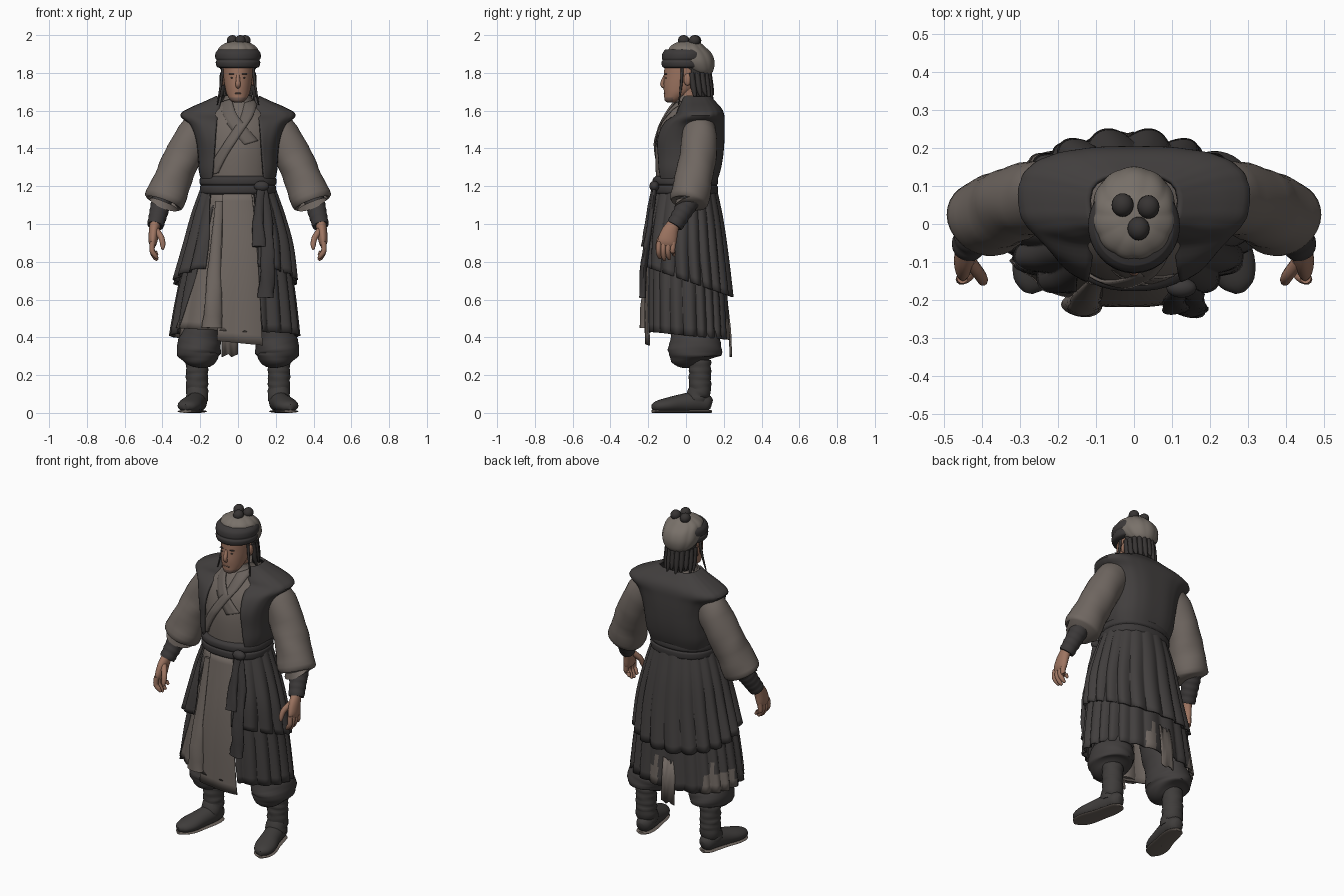
import bpy, bmesh, math
from math import sin, cos, pi
from mathutils import Vector, Matrix

if "Cube" in bpy.data.objects:
    bpy.data.objects.remove(bpy.data.objects["Cube"])


def material(name, *rgb):
    m = bpy.data.materials.new(name)
    m.use_nodes = True
    m.diffuse_color = (*rgb, 1)
    bsdf = next(n for n in m.node_tree.nodes if n.type == "BSDF_PRINCIPLED")
    bsdf.inputs["Base Color"].default_value = (*rgb, 1)
    bsdf.inputs["Roughness"].default_value = .8
    return m


DARK = material("charcoal cloth", .054, .049, .048)
LIGHT = material("taupe cloth", .16, .135, .119)
TRIM = material("taupe trim", .14, .119, .106)
CAP = material("pale cap cloth", .19, .165, .143)
SASH = material("slate sash", .045, .041, .041)
SKIN = material("tan skin", .335, .175, .118)
STUBBLE = material("stubble", .19, .12, .095)
HAIR = material("black hair", .038, .034, .033)
LEATHER = material("boot leather", .05, .046, .044)
SOLE = material("boot sole", .15, .125, .108)
made = []


def finish(name, mats, bm, thick=0, rule=None):
    bmesh.ops.recalc_face_normals(bm, faces=bm.faces)
    mesh = bpy.data.meshes.new(name)
    for m in mats:
        mesh.materials.append(m)
    if rule:
        for f in bm.faces:
            f.material_index = rule(f.calc_center_median())
    bm.to_mesh(mesh)
    bm.free()
    ob = bpy.data.objects.new(name, mesh)
    bpy.context.collection.objects.link(ob)
    if thick:
        mod = ob.modifiers.new("cloth", "SOLIDIFY")
        mod.thickness, mod.offset = thick, 0
    made.append(ob)
    return ob


def grid(name, mats, rows, closed, thick=0, rule=None):
    bm = bmesh.new()
    vs = [[bm.verts.new(p) for p in row] for row in rows]
    n = len(rows[0])
    for a, b in zip(vs, vs[1:]):
        for j in range(n if closed else n - 1):
            k = (j + 1) % n
            bm.faces.new((a[j], a[k], b[k], b[j]))
    if closed and not thick:
        bm.faces.new(vs[0])
        bm.faces.new(vs[-1])
    return finish(name, mats, bm, thick, rule)


def refine(rows, k=4):
    """Smooth interpolation through rows of numbers."""
    out = []
    for i in range(len(rows) - 1):
        p = [rows[max(i - 1, 0)], rows[i], rows[i + 1], rows[min(i + 2, len(rows) - 1)]]
        for j in range(k):
            t = j / k
            out.append([b + .5 * t * (c - a + t * (2*a - 5*b + 4*c - d + t * (3*(b - c) + d - a)))
                        for a, b, c, d in zip(*p)])
    return out + [list(rows[-1])]


def spow(v, e):
    return math.copysign(abs(v) ** (2 / e), v)


def angle(x, rx, e):
    return math.asin(min(1, x / rx) ** (e / 2))


def gap(top, bottom, e=2):
    """Opening at the front, widths given as (right, left)."""
    def f(t, rx):
        r, l = (a + (b - a) * t for a, b in zip(top, bottom))
        return angle(l, rx, e), 2 * pi - angle(r, rx, e)
    return f


def panel(top, bottom):
    def f(t, rx):
        r, l = (a + (b - a) * t for a, b in zip(top, bottom))
        return -angle(r, rx, 2), angle(l, rx, 2)
    return f


def shell(name, mats, rings, span=None, lobes=0, amp=0, e=2, seg=48, thick=0, tilt=(0, 0), rule=None):
    """Stacked rings of (z, cx, cy, rx, ry), optionally pleated and open."""
    rings, rows = refine(rings), []
    for i, (z, cx, cy, rx, ry) in enumerate(rings):
        t = i / (len(rings) - 1)
        a0, a1 = span(t, rx) if span else (0, 2 * pi)
        row = []
        for j in range(seg + bool(span)):
            a = a0 + (a1 - a0) * j / seg
            f = 1 + amp * (.25 + .75 * t) * (abs(sin(lobes * (a + .05 * sin(3 * a)) / 2)) - .5)
            x, y = cx + rx * f * spow(sin(a), e), cy - ry * f * spow(cos(a), e)
            row.append((x, y, z - t * (tilt[0] * x + tilt[1] * y)))
        rows.append(row)
    return grid(name, mats, rows, not span, thick, rule)


def tube(name, mat, path, side=1, amp=0, seg=20, k=4):
    """Swept ellipse along (x, y, z, radius across, radius deep)."""
    pts = refine([p if len(p) == 5 else (*p, p[3]) for p in path], k)
    rows = []
    for i, p in enumerate(pts):
        t = (Vector(pts[min(i + 1, len(pts) - 1)][:3]) - Vector(pts[max(i - 1, 0)][:3])).normalized()
        ref = Vector((1, 0, 0)) if abs(t.x) < .9 else Vector((0, 0, 1))
        u = (ref - t * ref.dot(t)).normalized()
        v = t.cross(u)
        row = []
        for j in range(seg):
            a = 2 * pi * j / seg
            f = 1 + amp * sin(3 * a + i * .9) + amp * .6 * sin(i * 2.1 + a)
            q = Vector(p[:3]) + u * p[3] * f * cos(a) + v * p[4] * f * sin(a)
            row.append((q.x * side, q.y, max(q.z, 0)))
        rows.append(row)
    return grid(name, [mat], rows, True)


def blob(name, mat, loc, size):
    bm = bmesh.new()
    bmesh.ops.create_uvsphere(bm, u_segments=20, v_segments=12, radius=1,
                              matrix=Matrix.LocRotScale(Vector(loc), None, Vector(size)))
    return finish(name, [mat], bm)


# Inner robe with crossed lapels
robe = [(1.15, 0, 0, .18, .15), (1.3, 0, 0, .19, .162), (1.42, 0, .01, .195, .17), (1.52, 0, .03, .2, .165),
        (1.6, 0, .045, .15, .135), (1.65, 0, .045, .085, .1), (1.68, 0, .035, .068, .08)]
shell("robe_torso", [LIGHT], robe, lobes=14, amp=.012)


def lapel(name, points, lift):
    rows = []
    for x, z in refine(points, 6):
        row = []
        for w in (-.036, -.012, .012, .036):
            a, b = next((p for p in zip(robe, robe[1:]) if p[1][0] >= z), robe[-2:])
            t = (z - a[0]) / (b[0] - a[0])
            cy, rx, ry = (a[i] + (b[i] - a[i]) * t for i in (2, 3, 4))
            row.append((x + w, cy - ry * math.sqrt(max(.02, 1 - ((x + w) / rx) ** 2)) - lift, z + w * .3))
        rows.append(row)
    grid(name, [TRIM], rows, False, .008)


lapel("under_lapel", [(-.07, 1.65), (-.045, 1.575), (.01, 1.5), (.07, 1.43)], .003)
lapel("over_lapel", [(.07, 1.65), (.045, 1.565), (-.03, 1.45), (-.1, 1.34), (-.14, 1.26)], .008)

# Sleeveless vest, open at the front
shell("vest", [DARK], [
    (1.21, 0, 0, .18, .15), (1.28, 0, .008, .2, .167), (1.36, 0, .015, .205, .175), (1.45, 0, .02, .218, .177),
    (1.53, 0, .04, .25, .158), (1.575, 0, .07, .298, .126), (1.607, 0, .072, .255, .112),
    (1.64, 0, .065, .18, .09), (1.67, 0, .055, .115, .074)],
    span=gap((.14, .14), (.085, .085), 2.8), lobes=18, amp=.012, e=2.8, seg=90, thick=.014)

# Layered skirts
shell("lower_skirt", [DARK, LIGHT], [
    (1.15, 0, 0, .175, .145), (.9, 0, 0, .25, .19), (.65, -.01, .005, .3, .205), (.41, -.018, .012, .332, .212)],
    span=gap((.1, .06), (.29, .13)), lobes=22, amp=.08, e=2.25, seg=220, thick=.008, tilt=(0, .1),
    rule=lambda c: int(c.z < .51 + .03 * sin(40 * c.x) and c.y > .02 and (c.x < -.24 or .03 < c.x < .09)))
shell("front_panel", [LIGHT], [
    (1.17, 0, 0, .18, .152), (.9, 0, -.005, .25, .185), (.65, -.01, -.005, .3, .202), (.43, -.02, -.005, .33, .208)],
    span=panel((.16, .08), (.3, .13)), lobes=14, amp=.04, seg=70, thick=.008, tilt=(.06, 0))
shell("front_overlap", [LIGHT], [
    (1.17, 0, 0, .185, .16), (.9, 0, -.005, .255, .193), (.65, -.01, -.005, .305, .21), (.37, -.02, -.005, .335, .21)],
    span=panel((.08, .07), (.09, .15)), lobes=9, amp=.02, seg=50, thick=.008, tilt=(.1, 0))
tube("panel_fold", LIGHT, [(-.1, -.15, 1.12, .02, .01), (-.12, -.185, .8, .035, .02), (-.13, -.208, .6, .045, .03),
                           (-.135, -.212, .45, .055, .032)], amp=.05)
shell("upper_skirt", [DARK], [
    (1.2, 0, 0, .188, .156), (1.05, 0, 0, .238, .19), (.88, 0, 0, .28, .216), (.7, -.015, .008, .312, .23)],
    span=gap((.14, .08), (.165, .115)), lobes=20, amp=.11, seg=220, thick=.01, tilt=(0, .35))
grid("back_flap", [LIGHT], [[(-.085 + .017 * j, y + .005 * (j % 2), z + .008 * (j % 3)) for j in range(6)]
                            for z, y in ((.55, .215), (.42, .23), (.295, .235))], False, .008)

# Sash, knot and hanging tails
shell("sash", [SASH], [(1.155, 0, 0, .185, .155), (1.165, 0, -.003, .2, .17), (1.195, 0, -.003, .202, .172),
                       (1.205, 0, -.003, .196, .166), (1.215, 0, -.003, .203, .173), (1.24, 0, -.003, .202, .172),
                       (1.255, 0, 0, .19, .157)], e=2.3)
blob("sash_knot", SASH, (.125, -.168, 1.2), (.04, .026, .028))
tube("short_tail", SASH, [(.12, -.17, 1.2, .02, .012), (.11, -.195, 1.05, .026, .014), (.11, -.222, .88, .036, .018)], amp=.12)
tube("long_tail", SASH, [(.13, -.165, 1.2, .02, .012), (.155, -.19, 1, .03, .014), (.155, -.222, .8, .036, .018),
                         (.15, -.228, .61, .042, .018)], amp=.12)

# Head and face
shell("head", [SKIN, STUBBLE], [
    (1.643, 0, -.078, .018, .02), (1.655, 0, -.07, .04, .043), (1.69, 0, -.045, .06, .071),
    (1.73, 0, -.025, .07, .094), (1.78, 0, -.01, .077, .106), (1.84, 0, 0, .08, .113), (1.9, 0, .005, .07, .1)],
    rule=lambda c: int(c.z < 1.672 and c.y < -.07))
tube("neck", SKIN, [(0, .035, 1.58, .062), (0, .015, 1.66, .056), (0, .005, 1.74, .056)])
tube("nose", SKIN, [(0, -.109, 1.79, .008), (0, -.126, 1.742, .013, .011), (0, -.111, 1.725, .011)])
blob("mouth", STUBBLE, (0, -.113, 1.692), (.022, .005, .004))

# Hair behind the head
shell("hair_back", [HAIR], [(1.86, 0, .025, .083, .1), (1.77, 0, .03, .08, .095), (1.69, 0, .04, .07, .082),
                            (1.66, 0, .05, .06, .07)], span=gap((9, 9), (9, 9)), lobes=30, amp=.06, seg=90, thick=.012)
for i in range(11):
    a = pi * (.5 + i / 10)
    s, c = sin(a), cos(a)
    tube("hair_lock_%d" % (i + 1), HAIR, [(.082 * s, .03 - .092 * c, 1.8, .014), (.084 * s, .04 - .092 * c, 1.72, .015),
                                          (.09 * s, .055 - .09 * c, 1.645 + .018 * (i % 3), .004)], seg=8)

# Wrapped cap with headband and topknots
shell("cap", [CAP], [(1.785, 0, .085, .05, .04), (1.81, 0, .07, .085, .073), (1.855, 0, .042, .108, .108),
                     (1.9, 0, .022, .108, .114), (1.935, 0, .008, .098, .095), (1.96, 0, .01, .06, .062),
                     (1.968, 0, .012, .02, .02)], lobes=11, amp=.05, seg=88)
shell("headband", [SASH], [(1.825, 0, -.01, .09, .1), (1.832, 0, -.008, .112, .117), (1.855, 0, -.008, .118, .122),
                           (1.867, 0, -.007, .114, .117), (1.878, 0, -.005, .12, .123), (1.905, 0, -.003, .119, .121),
                           (1.925, 0, 0, .104, .108)])
for i, (x, y) in enumerate([(-.03, .05), (.012, -.012), (.038, .045)]):
    blob("topknot_%d" % (i + 1), HAIR, (x, y, 1.971), (.029, .031, .029))

# Paired parts
for side, word in ((1, "left_"), (-1, "right_")):
    blob(word + "eye", HAIR, (side * .031, -.106, 1.774), (.011, .005, .003))
    blob(word + "brow", HAIR, (side * .032, -.106, 1.794), (.018, .007, .0035))
    blob(word + "ear", SKIN, (side * .08, .008, 1.765), (.012, .02, .032))
    tube(word + "temple_lock", HAIR, [(.08, -.02, 1.83, .008), (.09, -.025, 1.74, .007), (.11, -.04, 1.63, .003)], side, seg=8)

    # Arm: wide sleeve, wrapped forearm, hand
    tube(word + "sleeve", LIGHT, [(.17, .07, 1.56, .07), (.23, .072, 1.47, .096, .092), (.3, .06, 1.34, .098, .098),
                                  (.348, .038, 1.23, .1, .1), (.39, .016, 1.12, .107, .102), (.393, .014, 1.112, .06)],
         side, .02, 32)
    wrap = [(.4 + .038 * t, .03 - .092 * t, 1.14 - .15 * t, .054 - .012 * t + .003 * (i % 2))
            for i, t in enumerate(j / 10 for j in range(11))]
    tube(word + "bracer", SASH, wrap, side, k=2)
    tube(word + "palm", SKIN, [(.437, -.06, 1.01, .028, .03), (.445, -.085, .96, .027, .044),
                               (.45, -.1, .91, .024, .05), (.45, -.105, .885, .016, .044)], side)
    for i, drop in enumerate((.01, 0, .005, .025)):
        y = -.142 + .025 * i
        tube(word + "finger_%d" % (i + 1), SKIN, [(.452, y, .905, .015), (.455, y - .004, .86, .014),
                                                  (.44, y, .825 + drop, .013), (.427, y + .004, .808 + drop, .007)], side, seg=10)
    tube(word + "thumb", SKIN, [(.432, -.1, .965, .018), (.405, -.135, .925, .016), (.398, -.15, .885, .013),
                                (.4, -.155, .865, .006)], side, seg=10)

    # Leg: baggy trousers, wrapped boot
    tube(word + "trouser", DARK, [(.09, .03, .8, .08, .1), (.14, .035, .57, .09, .11), (.185, .042, .43, .1, .122),
                                  (.207, .048, .34, .118, .142), (.21, .05, .285, .1, .125), (.214, .058, .255, .05)],
         side, .02, 40, 6)
    shaft = [(.217, .074 - .015 * (t > .8), .28 - .22 * t, .057 + .003 * (i % 2)) for i, t in enumerate(j / 12 for j in range(13))]
    tube(word + "boot_shaft", LEATHER, shaft, side, .02, k=2)
    foot = [(.21, .135, .045, .018, .025), (.212, .115, .05, .042, .045), (.217, .06, .058, .053, .056),
            (.235, -.02, .05, .056, .05), (.257, -.1, .04, .062, .04), (.272, -.155, .034, .046, .029),
            (.278, -.18, .03, .014, .014)]
    tube(word + "boot_foot", LEATHER, foot, side)
    tube(word + "boot_sole", SOLE, [(x, y, .008, r, .008) for x, y, z, r, d in foot], side)

bpy.ops.object.select_all(action="DESELECT")
for ob in made:
    ob.select_set(True)
bpy.context.view_layer.objects.active = made[0]
bpy.ops.object.shade_smooth_by_angle(angle=math.radians(50))
